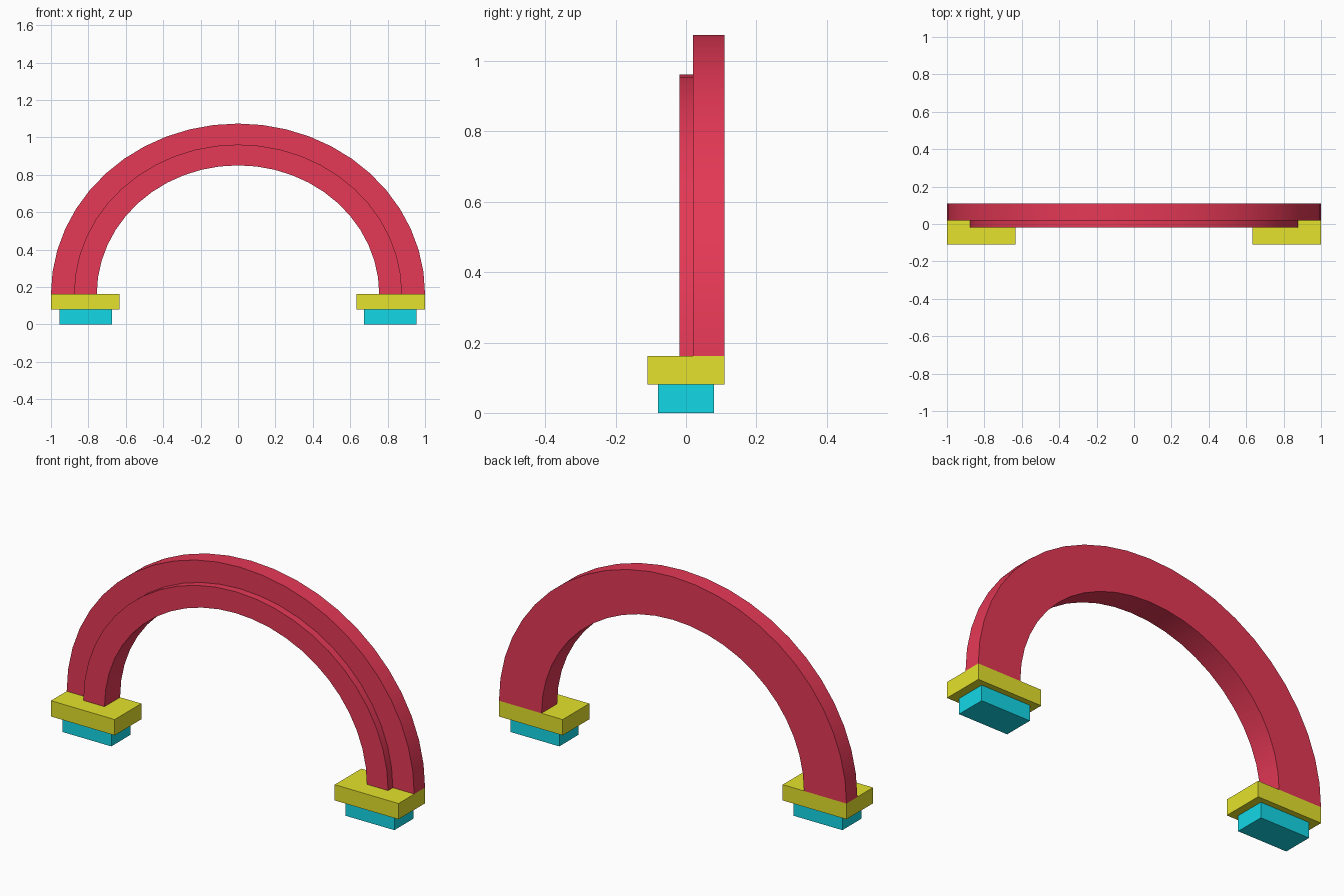
import bpy, bmesh
from math import sin, cos, radians

if "Cube" in bpy.data.objects:
    bpy.data.objects.remove(bpy.data.objects["Cube"])


def material(name, rgb):
    m = bpy.data.materials.new(name)
    m.diffuse_color = (*rgb, 1)
    m.use_nodes = True
    m.node_tree.nodes["Principled BSDF"].inputs["Base Color"].default_value = m.diffuse_color
    return m


RED = material("red", (0.78, 0.04, 0.092))
YELLOW = material("yellow", (0.78, 0.76, 0.025))
CYAN = material("cyan", (0.006, 0.69, 0.80))


def finish(name, bm, mat):
    bmesh.ops.recalc_face_normals(bm, faces=bm.faces)
    me = bpy.data.meshes.new(name)
    bm.to_mesh(me)
    bm.free()
    ob = bpy.data.objects.new(name, me)
    bpy.context.collection.objects.link(ob)
    me.materials.append(mat)
    return ob


def box(name, lo, hi, mat):
    bm = bmesh.new()
    bmesh.ops.create_cube(bm, size=1)
    for v in bm.verts:
        v.co = [(a + b) / 2 + c * (b - a) for a, b, c in zip(lo, hi, v.co)]
    return finish(name, bm, mat)


# Arch: stepped L profile (radius, y) swept along a flattened half circle
BASE_Z, FLATTEN, STEPS = 0.162, 0.912, 24
profile = [(0.755, -0.019), (0.877, -0.019), (0.877, 0.02),
           (1.0, 0.02), (1.0, 0.109), (0.755, 0.109)]
angles = [radians(-90 + 180 * i / STEPS) for i in range(STEPS + 1)]
bm = bmesh.new()
rings = [[bm.verts.new((r * sin(a), y, BASE_Z + FLATTEN * r * cos(a)))
          for r, y in profile] for a in angles]
n = len(profile)
for p, q in zip(rings, rings[1:]):
    for i in range(n):
        j = (i + 1) % n
        bm.faces.new((p[i], p[j], q[j], q[i]))
bm.faces.new(rings[0])
bm.faces.new(rings[-1])
arch = finish("arch", bm, RED)
bpy.context.view_layer.objects.active = arch
arch.select_set(True)
bpy.ops.object.shade_smooth_by_angle(angle=radians(30))

# Feet: wide plinth on a smaller footing, one pair each side
for side, s in (("left", -1), ("right", 1)):
    for part, x0, x1, y, z0, z1, mat in (
            ("plinth", 0.633, 1.0, 0.109, 0.08, BASE_Z, YELLOW),
            ("footing", 0.674, 0.955, 0.079, 0.0, 0.08, CYAN)):
        xs = sorted((s * x0, s * x1))
        box(f"{side}_{part}", (xs[0], -y, z0), (xs[1], y, z1), mat)
